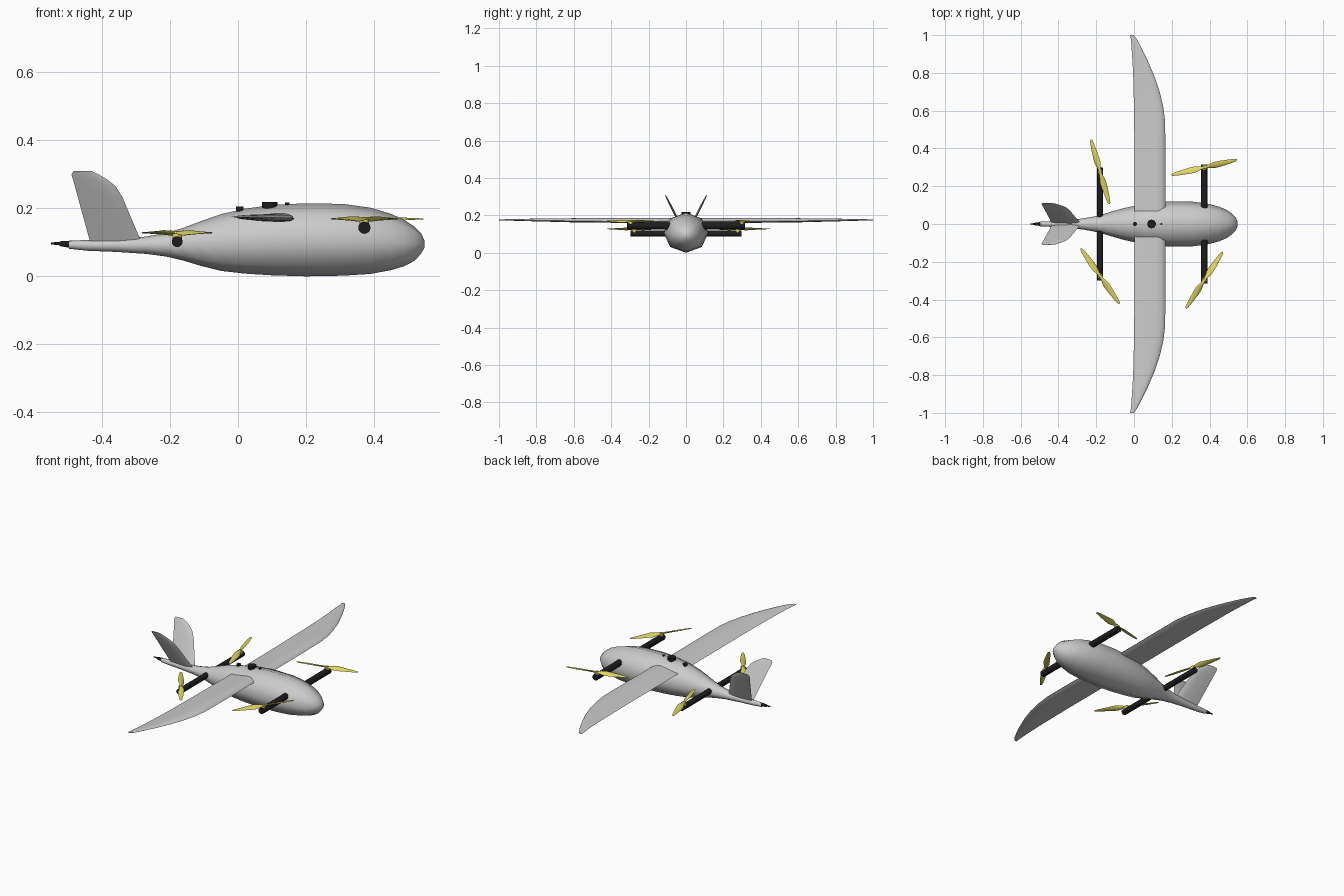
import bpy, math
from math import sin, cos, pi, radians
from mathutils import Vector


def material(name, rgb):
    m = bpy.data.materials.new(name)
    m.diffuse_color = (*rgb, 1)
    return m


black = material("black", (0.012, 0.012, 0.012))
yellow = material("yellow", (0.75, 0.68, 0.12))


def loft(name, rings, mat=None, angle=60):
    """Skin a list of equal-length rings and cap both ends."""
    n = len(rings[0])
    verts = [tuple(p) for r in rings for p in r]
    faces = [(i * n + j, i * n + (j + 1) % n, (i + 1) * n + (j + 1) % n, (i + 1) * n + j)
             for i in range(len(rings) - 1) for j in range(n)]
    faces += [tuple(range(n))[::-1], tuple(range(len(verts) - n, len(verts)))]
    me = bpy.data.meshes.new(name)
    me.from_pydata(verts, [], faces)
    # turn faces outward
    import bmesh
    bm = bmesh.new()
    bm.from_mesh(me)
    bmesh.ops.recalc_face_normals(bm, faces=bm.faces)
    bm.to_mesh(me)
    bm.free()
    me.shade_smooth()
    me.set_sharp_from_angle(angle=radians(angle))
    if mat:
        me.materials.append(mat)
    ob = bpy.data.objects.new(name, me)
    bpy.context.collection.objects.link(ob)
    return ob


def tube(name, a, b, r1, r2, mat, n=16):
    """Round bar or cone from a to b."""
    a, b = Vector(a), Vector(b)
    q = (b - a).to_track_quat('Z', 'Y')
    rings = [[c + q @ Vector((r * cos(2 * pi * k / n), r * sin(2 * pi * k / n), 0))
              for k in range(n)] for c, r in ((a, r1), (b, r2))]
    return loft(name, rings, mat, 40)


# Fuselage: x, half width, bottom z, top z
body = [(0.549, 0.008, 0.085, 0.105), (0.54, 0.033, 0.068, 0.125), (0.52, 0.054, 0.046, 0.146),
        (0.49, 0.075, 0.03, 0.166), (0.45, 0.092, 0.018, 0.184), (0.39, 0.108, 0.007, 0.202),
        (0.31, 0.118, 0.002, 0.213), (0.2, 0.12, 0.0, 0.215), (0.1, 0.113, 0.003, 0.21),
        (0.02, 0.1, 0.008, 0.199), (-0.05, 0.085, 0.016, 0.183), (-0.11, 0.068, 0.031, 0.162),
        (-0.16, 0.053, 0.046, 0.143), (-0.21, 0.04, 0.058, 0.128), (-0.27, 0.029, 0.066, 0.117),
        (-0.36, 0.02, 0.072, 0.11), (-0.44, 0.015, 0.075, 0.107), (-0.497, 0.012, 0.081, 0.105)]
loft("fuselage", [[(x, w * sin(k * pi / 4), (lo + hi) / 2 + (hi - lo) / 2 * cos(k * pi / 4))
                   for k in range(8)] for x, w, lo, hi in body])

# Tail spike
tube("tail_spike_base", (-0.49, 0, 0.094), (-0.525, 0, 0.096), 0.011, 0.007, black)
tube("tail_spike", (-0.52, 0, 0.096), (-0.55, 0, 0.097), 0.005, 0.003, black)

# Wings: airfoil as chord fraction (0 = trailing edge) and height
airfoil = [(0, 0.0), (0.25, 0.35), (0.5, 0.75), (0.7, 0.97), (0.85, 0.9), (0.95, 0.55), (1, 0),
           (0.93, -0.4), (0.75, -0.55), (0.4, -0.4)]
# y, trailing x, leading x, chord line z, upper height
wing = [(0.04, 0.003, 0.166, 0.169, 0.017), (0.2, 0.003, 0.166, 0.169, 0.017),
        (0.4, 0.002, 0.166, 0.17, 0.017), (0.54, 0.001, 0.165, 0.171, 0.016),
        (0.62, 0.0, 0.155, 0.171, 0.014), (0.7, -0.002, 0.136, 0.172, 0.012),
        (0.78, -0.004, 0.109, 0.173, 0.01), (0.86, -0.008, 0.075, 0.174, 0.008),
        (0.93, -0.013, 0.041, 0.175, 0.006), (0.98, -0.017, 0.014, 0.175, 0.004),
        (1.0, -0.021, -0.003, 0.175, 0.002)]
# V-tail fins: z, trailing x, leading x, half thickness
fin = [(0.09, -0.433, -0.275, 0.007), (0.115, -0.439, -0.29, 0.007), (0.18, -0.457, -0.318, 0.006),
       (0.235, -0.472, -0.341, 0.0055), (0.265, -0.48, -0.36, 0.005), (0.285, -0.486, -0.385, 0.004),
       (0.3, -0.49, -0.41, 0.003), (0.31, -0.484, -0.432, 0.0015)]
fin_shape = [(0, 0), (0.3, 0.6), (0.7, 1), (0.93, 0.6), (1, 0), (0.93, -0.6), (0.7, -1), (0.3, -0.6)]
for s, side in ((1, "left"), (-1, "right")):
    loft("wing_" + side, [[(a + (b - a) * u, s * y, z + h * v) for u, v in airfoil]
                          for y, a, b, z, h in wing])
    loft("tail_fin_" + side,
         [[(a + (b - a) * u, s * (0.006 + (z - 0.1) * 0.5 + t * v * 0.9), z - t * v * 0.4)
           for u, v in fin_shape] for z, a, b, t in fin])

# Rotor booms
booms = {"front": (0.372, 0.143, 0.018, 0.315), "rear": (-0.179, 0.102, 0.016, 0.298)}
for end, (x, z, r, y) in booms.items():
    tube(end + "_boom", (x, -y, z), (x, y, z), r, r, black)

# Propeller blade: radius fraction, half chord, pitch degrees
blade = [(0.03, 0.008, 0), (0.1, 0.009, 30), (0.2, 0.014, 28), (0.3, 0.018, 24), (0.45, 0.0165, 18),
         (0.65, 0.0135, 13), (0.85, 0.01, 9), (0.96, 0.007, 7), (1.0, 0.003, 6)]
stations = [(-r, c, -p) for r, c, p in reversed(blade)] + blade


def propeller(name, x, y, z, heading, spin):
    rings = []
    for r, c, p in stations:
        p, t = radians(p * spin), 0.0015 + 0.0035 * (1 - abs(r))
        ring = []
        for k in range(8):
            u, v = c * cos(k * pi / 4), t * sin(k * pi / 4)
            d, e = u * cos(p) - v * sin(p), u * sin(p) + v * cos(p)
            a, l = radians(heading), 0.178 * r
            ring.append((x + l * cos(a) - d * sin(a), y + l * sin(a) + d * cos(a), z + e))
        rings.append(ring)
    loft(name, rings, yellow)


for name, end, y, heading, spin in (("front_left", "front", 0.3, 13, 1),
                                    ("front_right", "front", -0.297, 57, -1),
                                    ("rear_left", "rear", 0.276, -74, -1),
                                    ("rear_right", "rear", -0.276, -55, 1)):
    x, z, r, _ = booms[end]
    top = 0.169 if end == "front" else 0.128
    tube(name + "_motor", (x, y, z), (x, y, top - 0.002), 0.014, 0.014, yellow)
    tube(name + "_hub", (x, y, top - 0.004), (x, y, top + 0.006), 0.009, 0.007, yellow)
    propeller(name + "_propeller", x, y, top, heading, spin)

# Sensor domes on the back
for name, x, r, lo, hi in (("rear_sensor", 0.005, 0.011, 0.185, 0.205),
                           ("main_sensor", 0.093, 0.023, 0.195, 0.219),
                           ("front_sensor", 0.145, 0.006, 0.2, 0.217)):
    tube(name, (x, 0, lo), (x, 0, hi), r, r, black, 20)
